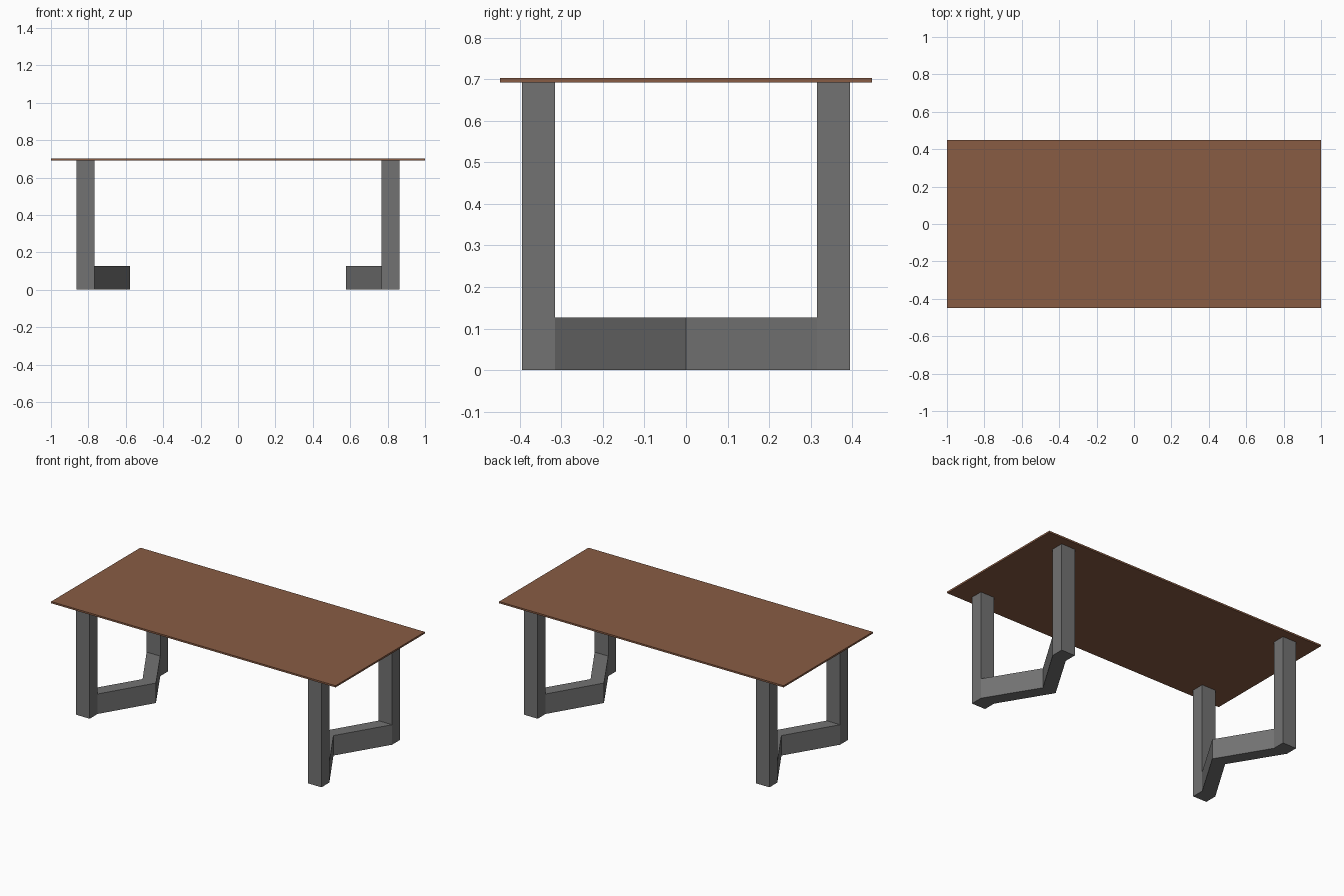
import bpy, bmesh

if "Cube" in bpy.data.objects:
    bpy.data.objects.remove(bpy.data.objects["Cube"])


def material(name, rgb):
    m = bpy.data.materials.new(name)
    m.diffuse_color = (*rgb, 1)
    m.use_nodes = True
    m.node_tree.nodes["Principled BSDF"].inputs["Base Color"].default_value = m.diffuse_color
    return m


wood = material("brown wood", (0.25, 0.107, 0.057))
metal = material("grey metal", (0.17, 0.17, 0.17))


def prism(name, outline, z0, z1, mat):
    """Extrude a plan outline (x, y) from z0 up to z1."""
    bm = bmesh.new()
    face = bm.faces.new([bm.verts.new((x, y, z0)) for x, y in outline])
    ext = bmesh.ops.extrude_face_region(bm, geom=[face])
    top = [v for v in ext["geom"] if isinstance(v, bmesh.types.BMVert)]
    bmesh.ops.translate(bm, verts=top, vec=(0, 0, z1 - z0))
    bmesh.ops.recalc_face_normals(bm, faces=bm.faces)
    me = bpy.data.meshes.new(name)
    bm.to_mesh(me)
    bm.free()
    me.materials.append(mat)
    ob = bpy.data.objects.new(name, me)
    bpy.context.collection.objects.link(ob)
    return ob


def rect(x0, x1, y0, y1):
    return [(x0, y0), (x1, y0), (x1, y1), (x0, y1)]


# Thin table top
prism("table_top", rect(-1, 1, -0.448, 0.448), 0.692, 0.703, wood)

# Leg frames: two posts joined by a V-shaped foot beam pointing inwards
XI, XO = 0.767, 0.863      # inner and outer x of the posts
YI, YO = 0.315, 0.394      # inner and outer y of the posts
VI, VO = 0.577, 0.671      # inner and outer x of the V at y = 0
for side, sx in (("left", -1), ("right", 1)):
    for end, sy in (("front", -1), ("back", 1)):
        prism(f"{side}_{end}_post",
              rect(sx * XI, sx * XO, sy * YI, sy * YO), 0, 0.692, metal)
    beam = [(XI, -YI), (XO, -YI), (VO, 0), (XO, YI), (XI, YI), (VI, 0)]
    prism(f"{side}_foot_beam", [(sx * x, y) for x, y in beam], 0, 0.127, metal)
